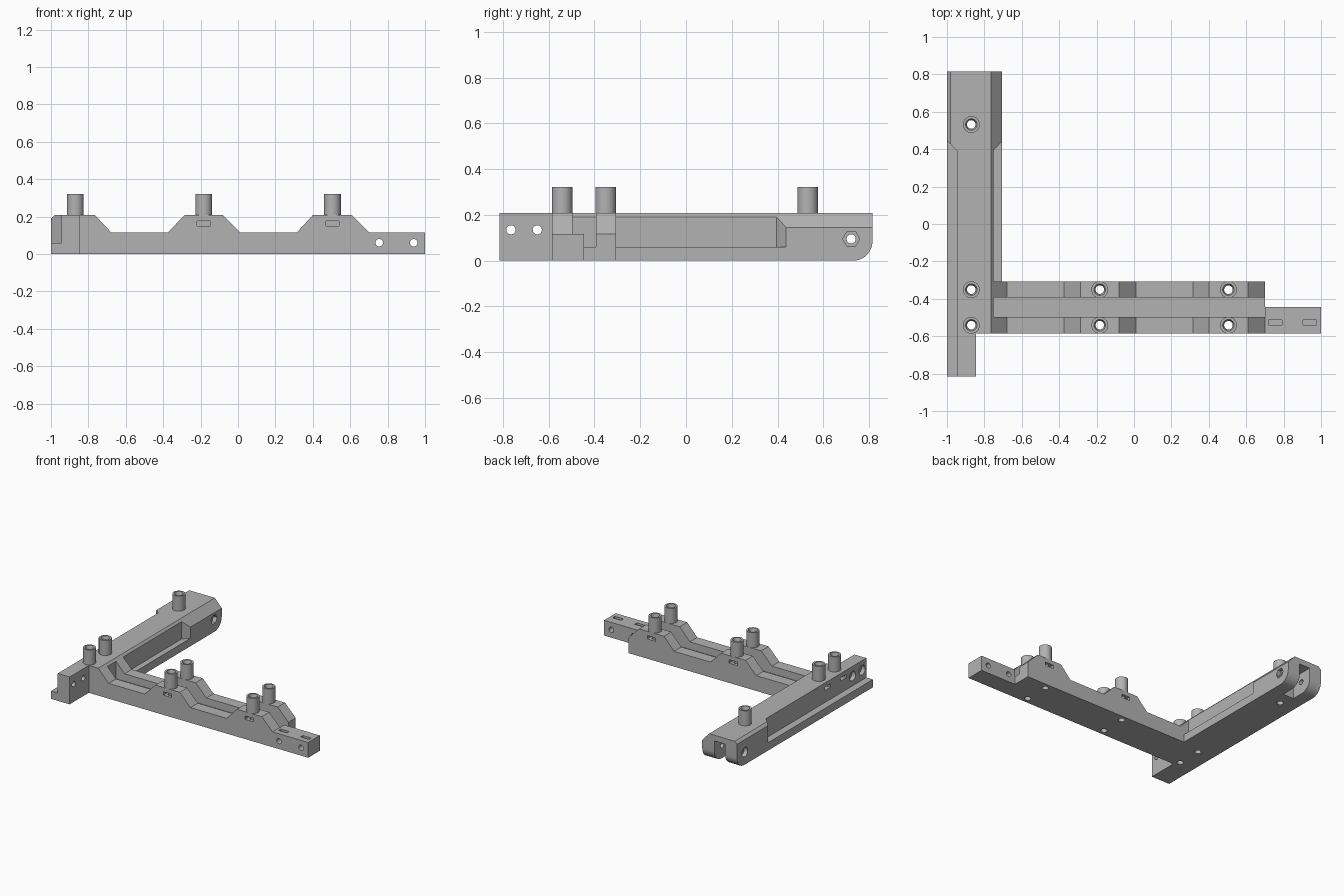
import bpy, bmesh
from math import pi, cos, sin

cube = bpy.data.objects.get("Cube")
if cube:
    bpy.data.objects.remove(cube, do_unlink=True)

grey = bpy.data.materials.new("plain_grey")
grey.use_nodes = True
grey.diffuse_color = (0.45, 0.45, 0.45, 1)
grey.node_tree.nodes["Principled BSDF"].inputs["Base Color"].default_value = (0.45, 0.45, 0.45, 1)

TOP, LOW, FLOOR = 0.208, 0.116, 0.06
FRONT, BACK = -0.585, -0.307


def prism(name, pts, axis, lo, hi):
    """Extrude a 2D outline along the given axis."""
    place = {"x": lambda a, b, t: (t, a, b),
             "y": lambda a, b, t: (a, t, b),
             "z": lambda a, b, t: (a, b, t)}[axis]
    bm = bmesh.new()
    ends = [[bm.verts.new(place(a, b, t)) for a, b in pts] for t in (lo, hi)]
    bm.faces.new(ends[0])
    bm.faces.new(ends[1])
    n = len(pts)
    for i in range(n):
        j = (i + 1) % n
        bm.faces.new((ends[0][i], ends[0][j], ends[1][j], ends[1][i]))
    return finish(name, bm)


def finish(name, bm):
    bmesh.ops.recalc_face_normals(bm, faces=bm.faces)
    me = bpy.data.meshes.new(name)
    bm.to_mesh(me)
    bm.free()
    me.materials.append(grey)
    ob = bpy.data.objects.new(name, me)
    bpy.context.collection.objects.link(ob)
    return ob


def box(x0, x1, y0, y1, z0, z1):
    return prism("cutter", [(x0, y0), (x1, y0), (x1, y1), (x0, y1)], "z", z0, z1)


def bore(a, b, r, axis, lo, hi, sides=24):
    ring = [(a + r * cos(2 * pi * i / sides), b + r * sin(2 * pi * i / sides))
            for i in range(sides)]
    return prism("cutter", ring, axis, lo, hi)


def cut(ob, cutter):
    mod = ob.modifiers.new("cut", "BOOLEAN")
    mod.operation, mod.solver, mod.object = "DIFFERENCE", "EXACT", cutter
    bpy.context.view_layer.update()
    dg = bpy.context.evaluated_depsgraph_get()
    me = bpy.data.meshes.new_from_object(ob.evaluated_get(dg))
    ob.modifiers.clear()
    ob.data = me
    bpy.data.objects.remove(cutter, do_unlink=True)


def smooth(ob):
    bpy.ops.object.select_all(action="DESELECT")
    ob.select_set(True)
    bpy.context.view_layer.objects.active = ob
    bpy.ops.object.shade_smooth_by_angle(angle=0.6)


RAIL_Y = (-0.541, -0.351)
BAR_X, ARM_X = -0.87, (-0.183, 0.505)

# Long bar with chamfered top edges
bar = prism("long_bar", [(-1, 0), (-0.707, 0), (-0.707, 0.145), (-0.765, TOP),
                         (-0.98, TOP), (-1, 0.19)], "y", -0.815, 0.815)
# Narrow front end
cut(bar, box(-0.845, -0.6, -0.9, FRONT, -0.1, 0.4))
# Side recesses with slanted ends
cut(bar, prism("cutter", [(-0.75, -0.7), (-0.75, 0.395), (-0.69, 0.455), (-0.69, -0.7)],
               "z", FLOOR, 0.4))
cut(bar, prism("cutter", [(-0.945, -0.9), (-0.945, 0.39), (-1.01, 0.455), (-1.01, -0.9)],
               "z", FLOOR, 0.4))
# Rounded lower back corner
R = 0.085
arc = [(0.815 - R + R * sin(pi / 2 * i / 12), R - R * cos(pi / 2 * i / 12)) for i in range(13)]
cut(bar, prism("cutter", arc + [(0.85, R), (0.85, -0.05), (0.815 - R, -0.05)], "x", -1.1, -0.6))
# Hinge slot with pin hole and nut pocket
cut(bar, box(-0.9, -0.81, 0.64, 0.9, -0.1, 0.165))
cut(bar, bore(0.722, 0.095, 0.02, "x", -1.1, -0.6))
cut(bar, bore(0.722, 0.095, 0.037, "x", -0.737, -0.6, 6))
cut(bar, bore(0.722, 0.095, 0.035, "x", -1.1, -0.97))
# Cross holes in the front end
for y in (-0.765, -0.65):
    cut(bar, bore(y, 0.135, 0.02, "x", -1.1, -0.6))
    cut(bar, bore(y, 0.135, 0.036, "x", -1.1, -0.915))
# Nut slots and screw holes
for y in RAIL_Y:
    cut(bar, box(-1.1, -0.835, y - 0.035, y + 0.035, 0.15, 0.176))
for y in (*RAIL_Y, 0.532):
    cut(bar, bore(BAR_X, y, 0.023, "z", -0.1, 0.4))

# Stepped arm
outline = [(-0.77, 0), (1, 0), (1, LOW), (0.7, LOW), (0.61, TOP), (0.4, TOP),
           (0.315, LOW), (0.01, LOW), (-0.08, TOP), (-0.285, TOP), (-0.375, LOW),
           (-0.678, LOW), (-0.765, TOP), (-0.77, TOP)]
arm = prism("stepped_arm", outline, "y", FRONT, BACK)
# Centre channel and end tongue
cut(arm, box(-0.75, 0.7, -0.496, -0.394, FLOOR, 0.4))
cut(arm, box(0.7, 1.1, -0.445, -0.2, -0.1, 0.4))
for x in ARM_X:
    for y, lo, hi in zip(RAIL_Y, (-0.65, -0.39), (-0.505, -0.2)):
        cut(arm, box(x - 0.035, x + 0.035, min(lo, y), hi, 0.15, 0.176)
            if hi < -0.3 else box(x - 0.035, x + 0.035, lo + 0.01, hi, 0.15, 0.176))
        cut(arm, bore(x, y, 0.023, "z", -0.1, 0.4))
# Tongue holes and slots
for x in (0.755, 0.94):
    cut(arm, bore(x, FLOOR, 0.02, "y", -0.7, -0.3))
    cut(arm, box(x - 0.036, x + 0.036, -0.54, -0.513, 0.03, 0.3))


# Hollow posts
def post(x, y):
    profile = [(0.023, TOP), (0.045, TOP), (0.045, 0.322), (0.031, 0.322), (0.023, 0.3)]
    bm = bmesh.new()
    n = 32
    rings = [[bm.verts.new((x + r * cos(2 * pi * i / n), y + r * sin(2 * pi * i / n), z))
              for i in range(n)] for r, z in profile]
    for k, ring in enumerate(rings):
        nxt = rings[(k + 1) % len(rings)]
        for i in range(n):
            j = (i + 1) % n
            bm.faces.new((ring[i], ring[j], nxt[j], nxt[i]))
    return finish("post", bm)


spots = [(BAR_X, 0.532)] + [(x, y) for x in (BAR_X, *ARM_X) for y in RAIL_Y]
for ob in [bar, arm] + [post(x, y) for x, y in spots]:
    smooth(ob)
